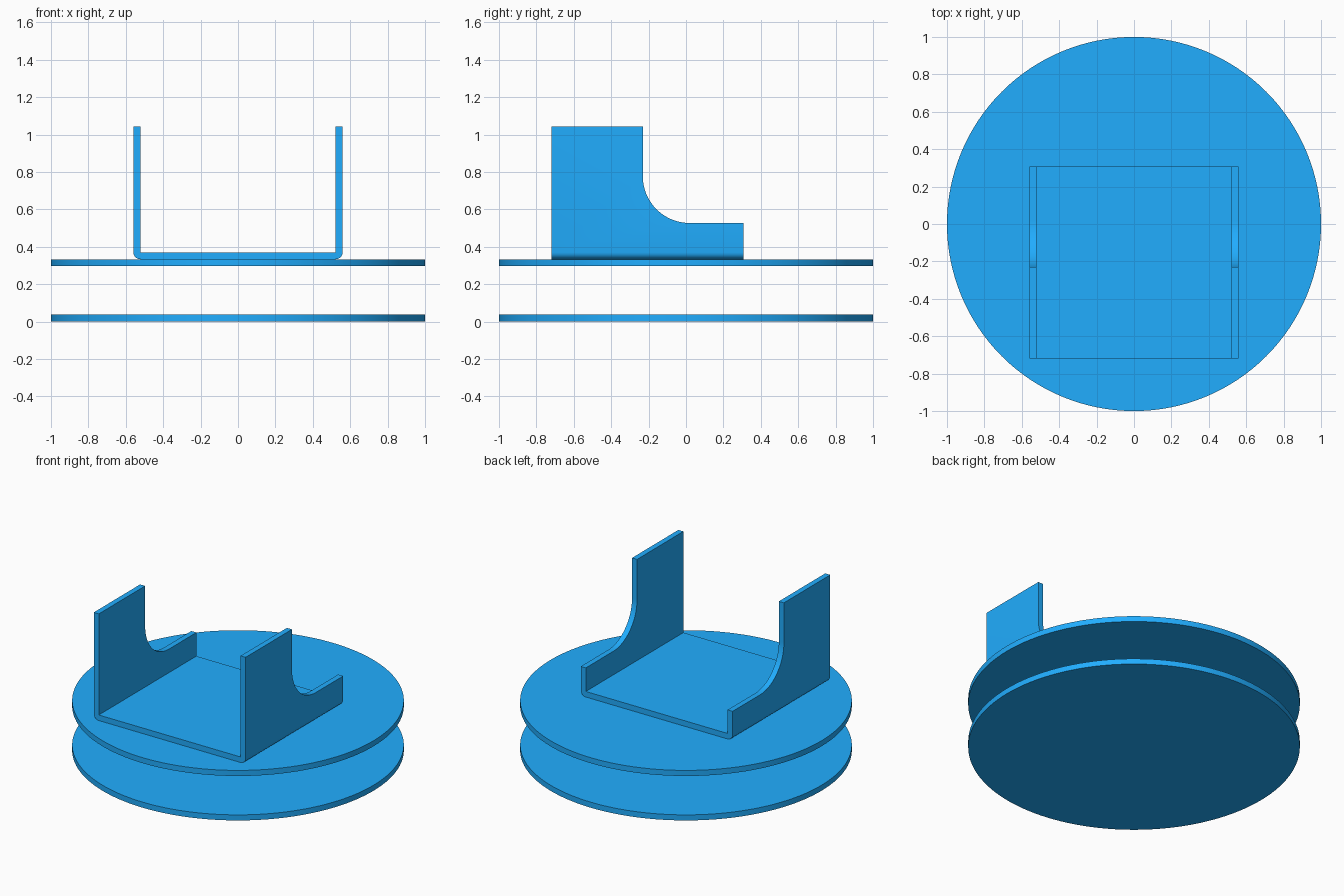
import bpy, bmesh
from math import sin, cos, pi, radians
from mathutils import Vector

if "Cube" in bpy.data.objects:
    bpy.data.objects.remove(bpy.data.objects["Cube"])

T = 0.037           # sheet thickness
BASE = 0.333        # top of the upper disc
TOP = 1.043

# Blue paint shared by every part
blue = bpy.data.materials.new("blue_paint")
blue.diffuse_color = (0.015, 0.42, 1.0, 1)
blue.use_nodes = True
blue.node_tree.nodes["Principled BSDF"].inputs["Base Color"].default_value = blue.diffuse_color


def activate(ob):
    bpy.ops.object.select_all(action='DESELECT')
    ob.select_set(True)
    bpy.context.view_layer.objects.active = ob


def finish(ob):
    """Smooth shading with sharp edges kept, plus the paint."""
    activate(ob)
    bpy.ops.object.shade_smooth_by_angle(angle=radians(30))
    ob.data.materials.clear()
    ob.data.materials.append(blue)


def prism(name, points, offset):
    """Extrude a closed polygon along the offset vector."""
    bm = bmesh.new()
    face = bm.faces.new([bm.verts.new(p) for p in points])
    new = bmesh.ops.extrude_face_region(bm, geom=[face])['geom']
    bmesh.ops.translate(bm, vec=Vector(offset),
                        verts=[g for g in new if isinstance(g, bmesh.types.BMVert)])
    bmesh.ops.recalc_face_normals(bm, faces=bm.faces)
    mesh = bpy.data.meshes.new(name)
    bm.to_mesh(mesh)
    bm.free()
    ob = bpy.data.objects.new(name, mesh)
    bpy.context.collection.objects.link(ob)
    return ob


def arc(cx, cy, r, a0, a1, n):
    return [(cx + r * cos(a0 + (a1 - a0) * i / n),
             cy + r * sin(a0 + (a1 - a0) * i / n)) for i in range(n + 1)]


# Two round plates
for name, z in (("lower_disc", 0), ("upper_disc", BASE - T)):
    bpy.ops.mesh.primitive_cylinder_add(vertices=128, radius=1, depth=T,
                                        location=(0, 0, z + T / 2))
    disc = bpy.context.object
    disc.name = name
    finish(disc)

# U-shaped channel with rounded outer bends
W = 0.559
inner = [(W - T, 1.2), (W - T, BASE + T)]
outer = arc(W - T, BASE + T, T, -pi / 2, 0, 6) + [(W, 1.2)]
half = outer + inner
section = half + [(-x, z) for x, z in half[::-1]]
bracket = prism("bracket", [(x, -1, z) for x, z in section], (0, 2, 0))

# Side outline: tall front, concave sweep down to a low rear lip
Y0, Y1, YS, LIP, R = -0.718, 0.308, -0.231, 0.527, 0.25
outline = [(Y0, 0.2), (Y1, 0.2), (Y1, LIP)]
outline += arc(YS + R, LIP + R, R, 1.5 * pi, pi, 20)
outline += [(YS, TOP), (Y0, TOP)]
cutter = prism("side_outline_cutter", [(-0.8, y, z) for y, z in outline], (1.6, 0, 0))
cutter.hide_render = True

mod = bracket.modifiers.new("trim", 'BOOLEAN')
mod.operation = 'INTERSECT'
mod.solver = 'EXACT'
mod.object = cutter
activate(bracket)
bpy.ops.object.modifier_apply(modifier=mod.name)
bpy.data.objects.remove(cutter)
finish(bracket)
